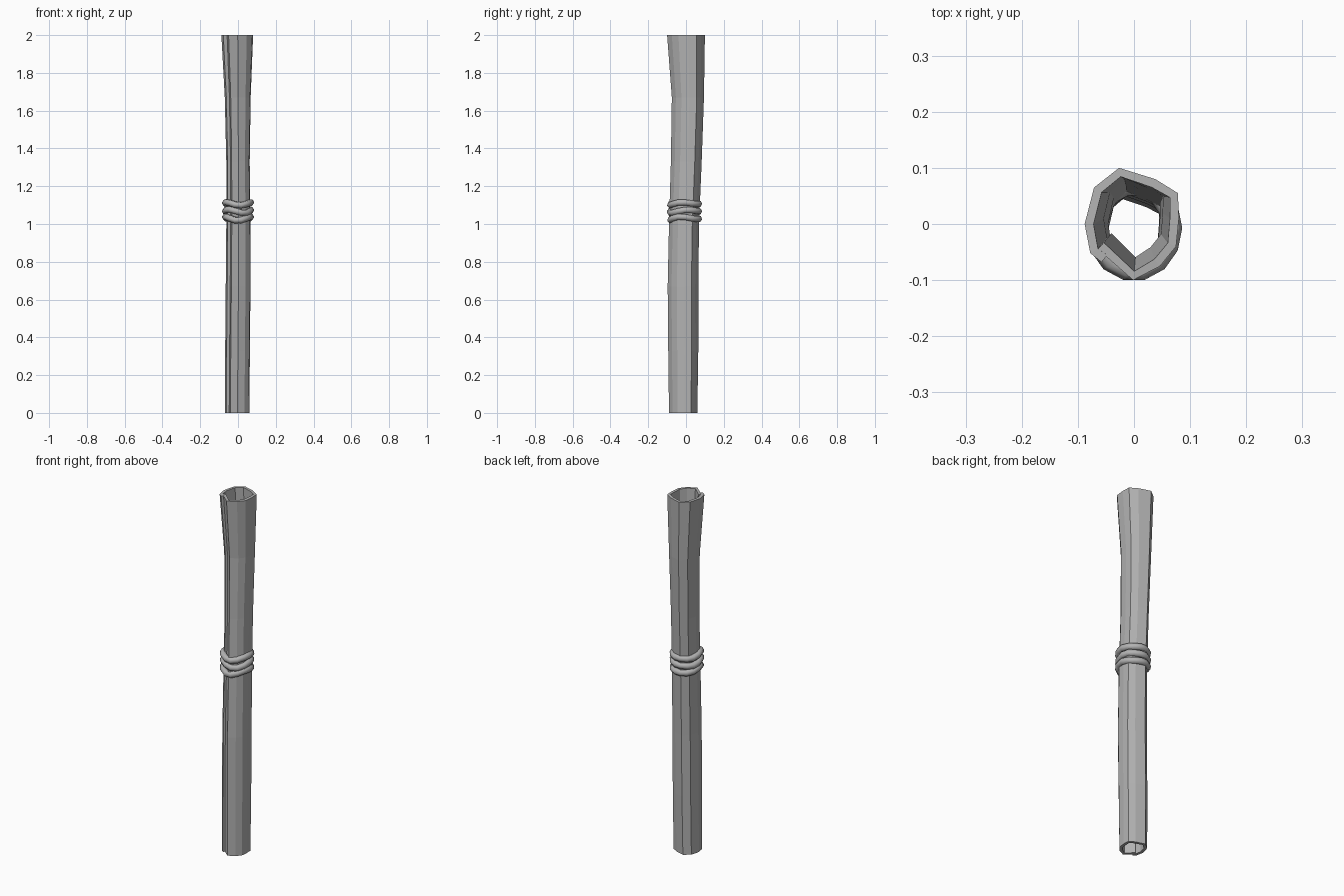
import bpy, bmesh, math

cube = bpy.data.objects.get("Cube")
if cube:
    bpy.data.objects.remove(cube, do_unlink=True)


def material(name, rgb):
    mat = bpy.data.materials.new(name)
    mat.use_nodes = True
    mat.diffuse_color = (*rgb, 1)
    mat.node_tree.nodes["Principled BSDF"].inputs["Base Color"].default_value = (*rgb, 1)
    return mat


grey = material("plain grey", (0.45, 0.45, 0.45))

# Rolled cross-section in unit coordinates, from the tucked edge to the outer edge
SECTION = [(-.72, -.45), (.03, -1), (.6, -.75), (.94, -.4), (1, .1), (.98, .55),
           (.5, .8), (-.27, 1), (-.8, .65), (-1, 0), (-.88, -.52), (-.64, -.68)]

# Levels along the roll: height, x limits, y limits
LEVELS = [(0, -.07, .06, -.09, .06), (.33, -.068, .063, -.094, .065),
          (.67, -.065, .066, -.097, .065), (1, -.062, .065, -.09, .069),
          (1.33, -.062, .062, -.08, .083), (1.67, -.07, .067, -.075, .095),
          (2, -.088, .08, -.1, .1)]


def place(point, level):
    z, x0, x1, y0, y1 = level
    x, y = point
    return ((x0 + x1) / 2 + x * (x1 - x0) / 2,
            (y0 + y1) / 2 + y * (y1 - y0) / 2, z)


def finish(obj, mat):
    bpy.context.scene.collection.objects.link(obj)
    obj.data.materials.append(mat)
    return obj


# Hollow rolled tube
bm = bmesh.new()
rows = [[bm.verts.new(place(p, lv)) for p in SECTION] for lv in LEVELS]
for low, high in zip(rows, rows[1:]):
    for j in range(len(SECTION) - 1):
        bm.faces.new((low[j], low[j + 1], high[j + 1], high[j]))
mesh = bpy.data.meshes.new("rolled_tube")
bm.to_mesh(mesh)
bm.free()
tube = finish(bpy.data.objects.new("rolled_tube", mesh), grey)
wall = tube.modifiers.new("wall", 'SOLIDIFY')
wall.thickness = 0.016
wall.offset = -1


# Cord wrapped around the middle, as three uneven loops
def cord_loop(name, height, wave, phase):
    curve = bpy.data.curves.new(name, 'CURVE')
    curve.dimensions = '3D'
    curve.bevel_depth = 0.018
    curve.bevel_resolution = 1
    curve.use_fill_caps = True
    spline = curve.splines.new('POLY')
    count = 14
    spline.points.add(count - 1)
    for i, pt in enumerate(spline.points):
        a = math.tau * i / count
        z = height + wave * math.sin(2 * a + phase) + 0.004 * math.cos(3 * a + phase)
        pt.co = (0.068 * math.cos(a), -0.007 + 0.077 * math.sin(a), z, 1)
    spline.use_cyclic_u = True
    spline.use_smooth = True
    finish(bpy.data.objects.new(name, curve), grey)


for name, height, wave, phase in [("lower_cord", 1.03, .007, 1.6),
                                  ("middle_cord", 1.068, .006, 0.4),
                                  ("upper_cord", 1.108, .005, 1.2)]:
    cord_loop(name, height, wave, phase)
